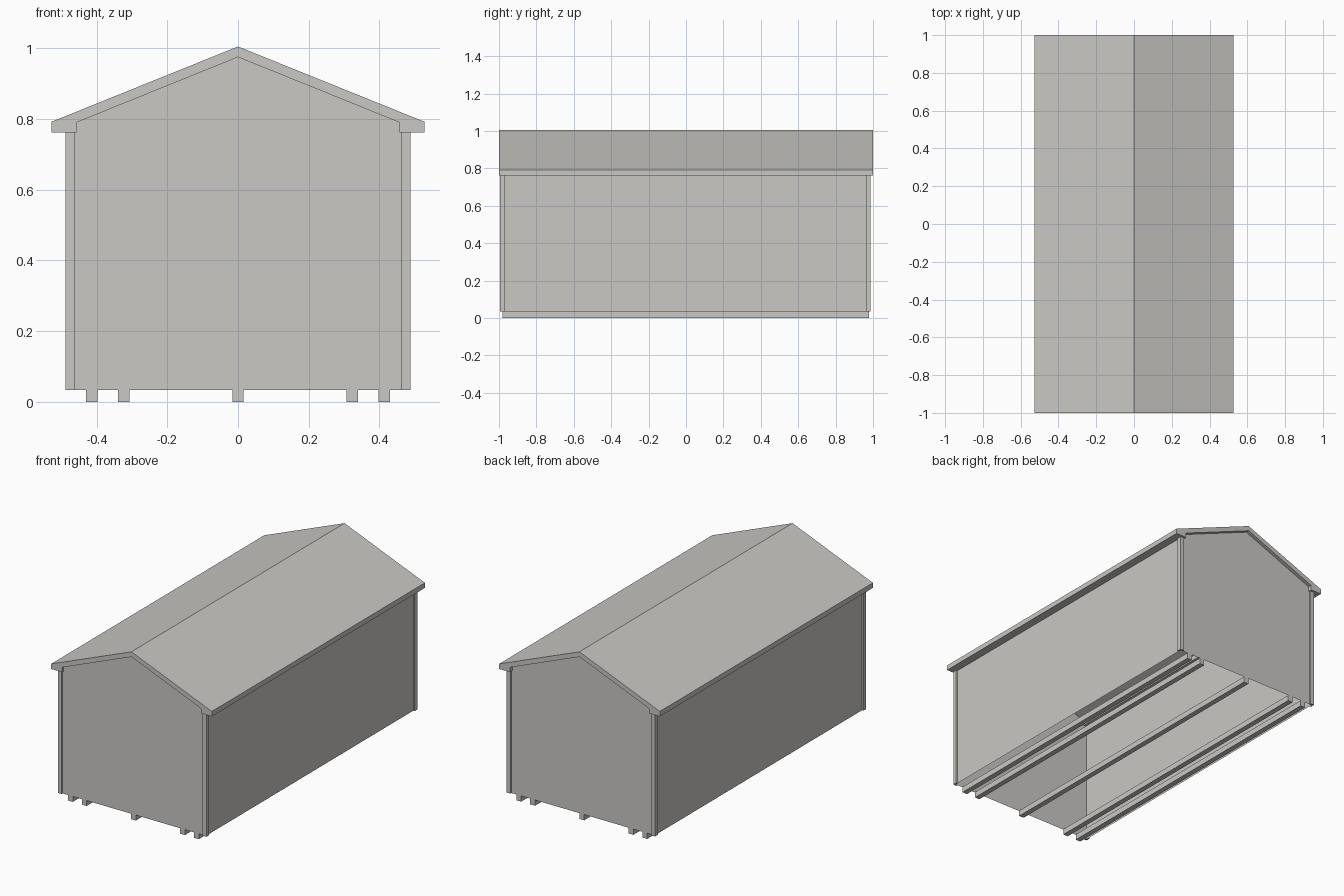
import bpy, bmesh

if "Cube" in bpy.data.objects:
    bpy.data.objects.remove(bpy.data.objects["Cube"])

# one flat grey for the whole shed
grey = bpy.data.materials.new("light warm grey")
grey.diffuse_color = (0.59, 0.58, 0.555, 1)
grey.use_nodes = True
grey.node_tree.nodes["Principled BSDF"].inputs["Base Color"].default_value = grey.diffuse_color

FLOOR = 0.034           # height of the wall bottoms
EAVE, RIDGE = 0.762, 0.975
WALL_X = 0.479          # side wall plane
FRONT_Y, BACK_Y = -0.985, 0.978


def finish(name, bm):
    me = bpy.data.meshes.new(name)
    bm.to_mesh(me)
    bm.free()
    me.materials.append(grey)
    ob = bpy.data.objects.new(name, me)
    bpy.context.collection.objects.link(ob)
    return ob


def sheet(name, points):
    bm = bmesh.new()
    bm.faces.new([bm.verts.new(p) for p in points])
    return finish(name, bm)


def prism(name, points, direction):
    """Extrude a closed flat outline along a direction."""
    bm = bmesh.new()
    face = bm.faces.new([bm.verts.new(p) for p in points])
    res = bmesh.ops.extrude_face_region(bm, geom=[face], use_keep_orig=True)
    moved = [g for g in res["geom"] if isinstance(g, bmesh.types.BMVert)]
    bmesh.ops.translate(bm, verts=moved, vec=direction)
    bmesh.ops.recalc_face_normals(bm, faces=bm.faces[:])
    return finish(name, bm)


# pitched roof with boxed eaves
half = [(0.528, 0.792), (0.528, EAVE), (0.457, EAVE), (0.457, 0.790)]
profile = [(0, 1.005)] + half + [(0, RIDGE)] + [(-x, z) for x, z in reversed(half)]
prism("roof", [(x, -1, z) for x, z in profile], (0, 2, 0))

# gable walls (thin sheets, open floor)
gable = [(-WALL_X, FLOOR), (WALL_X, FLOOR), (WALL_X, 0.785), (0, RIDGE + 0.003), (-WALL_X, 0.785)]
sheet("front_wall", [(x, FRONT_Y, z) for x, z in gable])
sheet("back_wall", [(x, BACK_Y, z) for x, z in reversed(gable)])

# side walls
for side, s in (("left", -1), ("right", 1)):
    ring = [(s * WALL_X, FRONT_Y, FLOOR), (s * WALL_X, BACK_Y, FLOOR),
            (s * WALL_X, BACK_Y, 0.78), (s * WALL_X, FRONT_Y, 0.78)]
    sheet(side + "_wall", ring if s > 0 else ring[::-1])

# L-shaped corner trims
T, W = 0.009, 0.025
for end, wall_y, d in (("front", FRONT_Y, -1), ("back", BACK_Y, 1)):
    for side, s in (("left", -1), ("right", 1)):
        ox, oy = WALL_X + T, wall_y + d * T
        outline = [(ox, oy), (ox, oy - d * W), (WALL_X, oy - d * W),
                   (WALL_X, wall_y), (ox - W, wall_y), (ox - W, oy)]
        prism(f"{end}_{side}_corner_trim", [(s * x, y, FLOOR) for x, y in outline],
              (0, 0, 0.775 - FLOOR))

# ground skids
for i, x in enumerate((-0.414, -0.323, 0, 0.323, 0.414)):
    h = 0.016
    prism(f"skid_{i + 1}", [(x - h, -0.982, 0), (x + h, -0.982, 0),
                            (x + h, -0.982, FLOOR), (x - h, -0.982, FLOOR)], (0, 1.96, 0))
